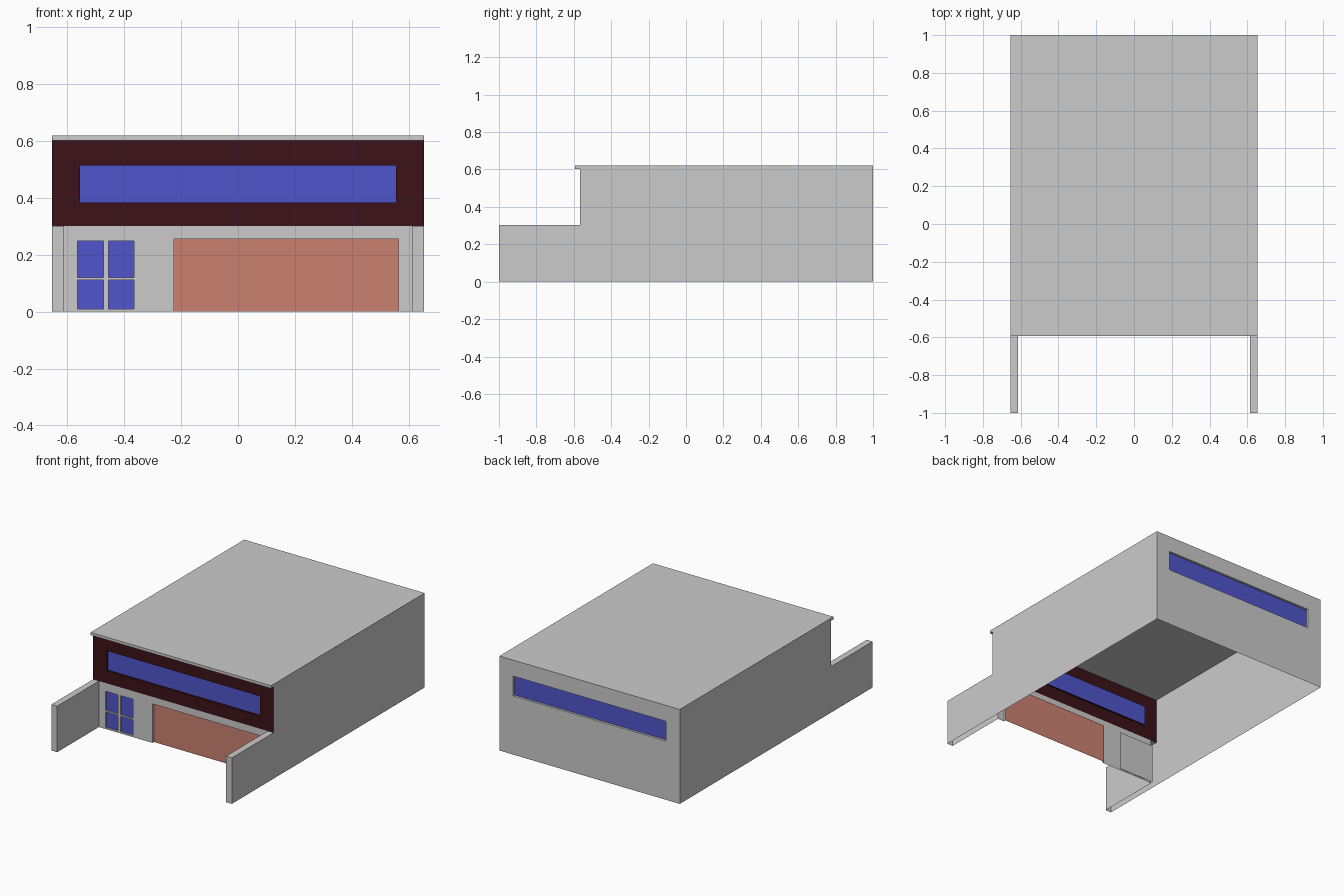
import bpy, bmesh
from mathutils import Vector

if "Cube" in bpy.data.objects:
    bpy.data.objects.remove(bpy.data.objects["Cube"])

W, WI = 0.655, 0.613            # outer and inner face of the side walls
YF, YB, YE = -0.567, 1.0, -1.0  # front wall, back wall, wing wall ends
H, LOW = 0.602, 0.302           # eaves height, wing wall height


def material(name, rgb):
    m = bpy.data.materials.new(name)
    m.diffuse_color = (*rgb, 1)
    m.use_nodes = True
    m.node_tree.nodes["Principled BSDF"].inputs["Base Color"].default_value = m.diffuse_color
    return m


RED = material("dark_red", (0.045, 0.006, 0.009))
BLUE = material("blue_glass", (0.08, 0.09, 0.6))
CORAL = material("coral", (0.6, 0.22, 0.16))


def build(name, faces, mat=None):
    """Make an object from (points, outward direction) pairs."""
    bm = bmesh.new()
    for pts, out in faces:
        f = bm.faces.new([bm.verts.new(p) for p in pts])
        f.normal_update()
        if f.normal.dot(Vector(out)) < 0:
            f.normal_flip()
    bmesh.ops.remove_doubles(bm, verts=bm.verts, dist=1e-5)
    me = bpy.data.meshes.new(name)
    bm.to_mesh(me)
    bm.free()
    ob = bpy.data.objects.new(name, me)
    bpy.context.collection.objects.link(ob)
    if mat:
        me.materials.append(mat)
    return ob


def rect(x0, x1, z0, z1, y):
    return [(x0, y, z0), (x1, y, z0), (x1, y, z1), (x0, y, z1)]


def wall(name, x0, x1, z0, z1, y, face, holes, depth, mat=None):
    """Thin wall facing face*y, with rectangular openings and their reveals."""
    xs = sorted({x0, x1, *(v for h in holes for v in h[:2])})
    zs = sorted({z0, z1, *(v for h in holes for v in h[2:])})
    faces = []
    for a, b in zip(xs, xs[1:]):
        for c, d in zip(zs, zs[1:]):
            cx, cz = (a + b) / 2, (c + d) / 2
            if not any(h[0] < cx < h[1] and h[2] < cz < h[3] for h in holes):
                faces.append((rect(a, b, c, d, y), (0, face, 0)))
    yi = y - face * depth
    for a, b, c, d in holes:
        for x, s in ((a, 1), (b, -1)):
            faces.append(([(x, y, c), (x, y, d), (x, yi, d), (x, yi, c)], (s, 0, 0)))
        for z, s in ((c, 1), (d, -1)):
            if z > 0:
                faces.append(([(a, y, z), (b, y, z), (b, yi, z), (a, yi, z)], (0, 0, s)))
    return build(name, faces, mat)


def panel(name, hole, y, face, mat=None):
    return build(name, [(rect(*hole, y), (0, face, 0))], mat)


# Side walls running on into the hollow low wing walls
for s, side in ((-1, "left"), (1, "right")):
    x, xi = s * W, s * WI
    profile = [(YE, 0), (YB, 0), (YB, H), (YF, H), (YF, LOW), (YE, LOW)]
    build(side + "_side_wall", [
        ([(x, y, z) for y, z in profile], (s, 0, 0)),
        ([(xi, YE, 0), (xi, YF, 0), (xi, YF, LOW), (xi, YE, LOW)], (-s, 0, 0)),
        ([(x, YE, LOW), (xi, YE, LOW), (xi, YF, LOW), (x, YF, LOW)], (0, 0, 1)),
        (rect(min(x, xi), max(x, xi), 0, LOW, YE), (0, -1, 0)),
    ])

# Roof slab with a small front overhang
bpy.ops.mesh.primitive_cube_add(size=1, location=(0, (YB - 0.593) / 2, (H + 0.62) / 2))
roof = bpy.context.object
roof.name = "roof_slab"
roof.scale = (2 * W, YB + 0.593, 0.62 - H)

# Long windows in the red front fascia and in the back wall
strip = (-0.555, 0.555, 0.385, 0.515)
wall("front_fascia", -W, W, LOW, H, YF, -1, [strip], 0.012, RED)
panel("front_window", strip, YF + 0.012, -1, BLUE)
wall("back_wall", -W, W, 0, H, YB, 1, [strip], 0.015)
panel("back_window", strip, YB - 0.015, 1, BLUE)

# Lower front wall with garage opening and four door panes
garage = (-0.225, 0.565, 0, 0.256)
panes = [(a, a + 0.09, c, d) for a in (-0.564, -0.455)
         for c, d in ((0.01, 0.112), (0.121, 0.248))]
wall("lower_front_wall", -WI, WI, 0, LOW, YF, -1, [garage] + panes, 0.015)
panel("garage_door", garage, YF + 0.015, -1, CORAL)
for i, p in enumerate(panes):
    panel(f"door_pane_{i + 1}", p, YF + 0.008, -1, BLUE)
panel("entry_door_back", (-0.61, -0.35, 0, 0.256), YF + 0.015, 1)
